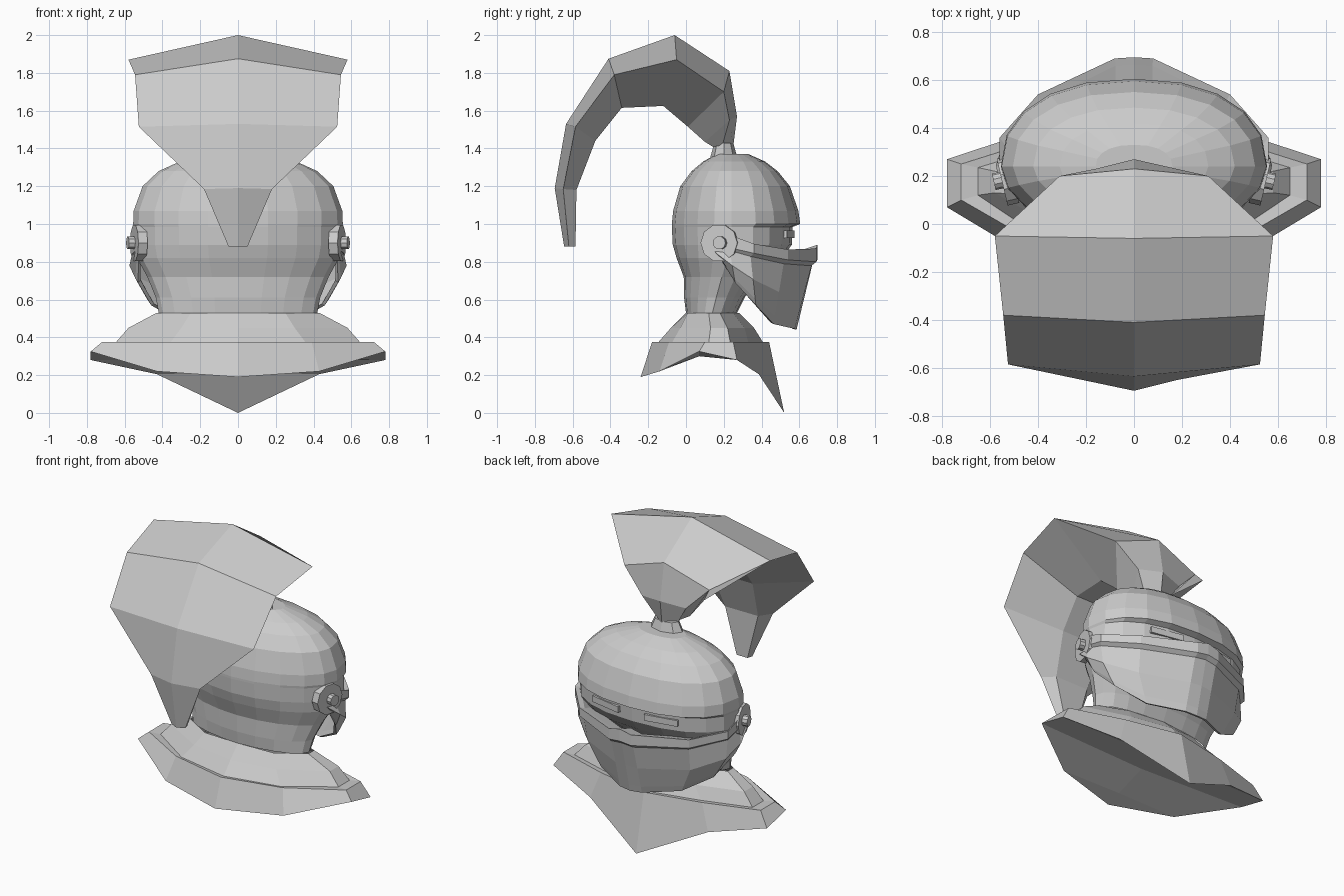
import bpy, bmesh
from math import sin, cos, pi, radians, copysign

if "Cube" in bpy.data.objects:
    bpy.data.objects.remove(bpy.data.objects["Cube"])


def loft(name, rings, closed=True, caps=(False, False)):
    """Skin a list of equally long point rings."""
    bm = bmesh.new()
    vs = [[bm.verts.new(p) for p in r] for r in rings]
    n = len(vs[0])
    for a, b in zip(vs, vs[1:]):
        for i in range(n if closed else n - 1):
            j = (i + 1) % n
            bm.faces.new((a[i], a[j], b[j], b[i]))
    if caps[0]:
        bm.faces.new(vs[0])
    if caps[1]:
        bm.faces.new(vs[-1])
    bmesh.ops.remove_doubles(bm, verts=bm.verts[:], dist=1e-5)
    bmesh.ops.recalc_face_normals(bm, faces=bm.faces[:])
    me = bpy.data.meshes.new(name)
    bm.to_mesh(me)
    bm.free()
    ob = bpy.data.objects.new(name, me)
    bpy.context.collection.objects.link(ob)
    return ob


def full(half):
    """Close a half ring whose first and last points lie on x = 0."""
    return half + [(-x, y, z) for x, y, z in half[-2:0:-1]]


# skull: rows of (z, half width, back y, widest y, front y), with the eye recess below the brow
rows = [(.53, .42, 0, .14, .27), (.61, .435, -.01, .16, .31),
        (.72, .48, -.012, .19, .39), (.82, .535, -.05, .22, .51), (.89, .55, -.07, .24, .56),
        (.985, .55, -.075, .24, .565), (1.0, .555, -.075, .24, .605), (1.07, .552, -.068, .24, .595),
        (1.20, .505, -.03, .24, .55), (1.28, .42, .03, .24, .485), (1.33, .31, .09, .24, .42),
        (1.37, .16, .16, .24, .33)]
N = 20
skull = []
for z, a, yb, yc, yf in rows:
    ring = []
    for i in range(N):
        s, c = sin(2 * pi * i / N), cos(2 * pi * i / N)
        b, e = (yf - yc, .88) if c > 0 else (yc - yb, 1.06)    # squarer front, slimmer back
        ring.append((a * copysign(abs(s) ** e, s), yc + b * copysign(abs(c) ** e, c), z))
    skull.append(ring)
loft("helmet_skull", skull, caps=(False, True))

# flared neck collar with a pointed front, half rings from back to front
rim = [(0, -.24, .19), (.43, -.14, .22), (.78, .07, .325),
       (.78, .27, .28), (.43, .385, .205), (0, .52, 0)]


def level(z, pts):
    return full([(x, y, z) for x, y in pts])


collar = [full(rim),
          level(.375, [(0, -.18), (.39, -.09), (.72, .10), (.72, .25), (.37, .36), (0, .44)]),
          level(.37, [(0, -.15), (.36, -.075), (.65, .12), (.65, .235), (.34, .33), (0, .41)]),
          level(.45, [(0, -.08), (.30, -.03), (.58, .13), (.58, .22), (.28, .31), (0, .36)]),
          level(.53, [(0, 0), (.25, .01), (.43, .12), (.43, .18), (.25, .25), (0, .28)])]
loft("neck_collar", collar)
# arched underside of the collar, spanning from side to side
mid_z = [.19, .225, .30, .285, .215, 0]
loft("collar_underside", [[(-x, y, z), (0, y, m), (x, y, z)] for (x, y, z), m in zip(rim[1:-1], mid_z[1:-1])],
     closed=False)
for name, tip, (x, y, z), m in (("back", rim[0], rim[1], mid_z[1]), ("front", rim[-1], rim[-2], mid_z[-2])):
    loft("collar_underside_" + name, [[tip, (-x, y, z), (0, y, m), (x, y, z)]], caps=(True, False))

# visor: columns from the centre back to the pivot, (top point, band bottom z, bottom point)
cols = [((0, .695, .89), .81, (0, .585, .44)), ((.08, .69, .87), .80, (.08, .575, .445)),
        ((.40, .54, .865), .81, (.29, .465, .47)), ((.56, .36, .895), .845, (.46, .37, .57)),
        ((.56, .25, .935), .87, (.53, .26, .69)), ((.535, .16, .95), .87, (.525, .18, .82))]
strips = []
for i, (top, zb, bot) in enumerate(cols):
    x, y, z = top

    def mix(f, out=0.0):
        return (x + (bot[0] - x) * f + (out if x > .1 else 0), y - .02 + (bot[1] - y + .02) * f,
                zb + (bot[2] - zb) * f)
    # rim, ledge reaching in to the face, raised band, bulging lower plate
    ledge = (x * .95, y - (.12 if i < 3 else .04), z - .04)
    rim_in = (x * .96, y - .03, z - .01)
    strips.append([ledge, rim_in, top, (x, y, zb), mix(.06, -.01), mix(.5, .03), mix(.88, .01), bot])
left = [[(-x, y, z) for x, y, z in s] for s in strips[:0:-1]]
visor = loft("visor", left + strips, closed=False)
sol = visor.modifiers.new("thickness", 'SOLIDIFY')
sol.thickness = .02

# visor pivots: disc with a small knob, turned slightly backwards
for s, side in ((1, "right"), (-1, "left")):
    for part, r, d, px in (("disc", .1, .05, .525), ("knob", .035, .04, .565)):
        bpy.ops.mesh.primitive_cylinder_add(vertices=10, radius=r, depth=d, location=(s * px, .18, .9),
                                            rotation=(0, radians(90), s * radians(-13)))
        bpy.context.object.name = f"pivot_{part}_{side}"
    # eye slit frames
    bpy.ops.mesh.primitive_cube_add(size=1, location=(s * .2, .54, .945),
                                    rotation=(0, 0, s * radians(-11)))
    bpy.context.object.name = f"eye_slit_{side}"
    bpy.context.object.scale = (.22, .03, .04)

# plume socket
bpy.ops.mesh.primitive_cone_add(vertices=8, radius1=.075, radius2=.05, depth=.09,
                                location=(0, .2, 1.385))
bpy.context.object.name = "plume_socket"
bpy.context.object.scale = (1.7, 1, 1)

# plume stations: ridge (y, z), wide corner (x, y, z), underside corner (x, y, z)
stations = [((.25, 1.41), (.07, .19, 1.41), (.05, .14, 1.41)),
            ((.27, 1.57), (.16, .23, 1.55), (.10, .10, 1.435)),
            ((.23, 1.81), (.31, .20, 1.70), (.14, .01, 1.515)),
            ((-.06, 2.0), (.58, -.05, 1.87), (.16, -.12, 1.625)),
            ((-.41, 1.875), (.545, -.38, 1.79), (.16, -.34, 1.615)),
            ((-.635, 1.53), (.525, -.585, 1.515), (.15, -.48, 1.44)),
            ((-.695, 1.19), (.18, -.65, 1.185), (.12, -.58, 1.18)),
            ((-.645, .88), (.05, -.62, .88), (.04, -.585, .88))]
plume = []
for (ry, rz), c, u in stations:
    plume.append([(0, ry, rz), c, u, (-u[0], u[1], u[2]), (-c[0], c[1], c[2])])
loft("plume", plume, caps=(True, True))
